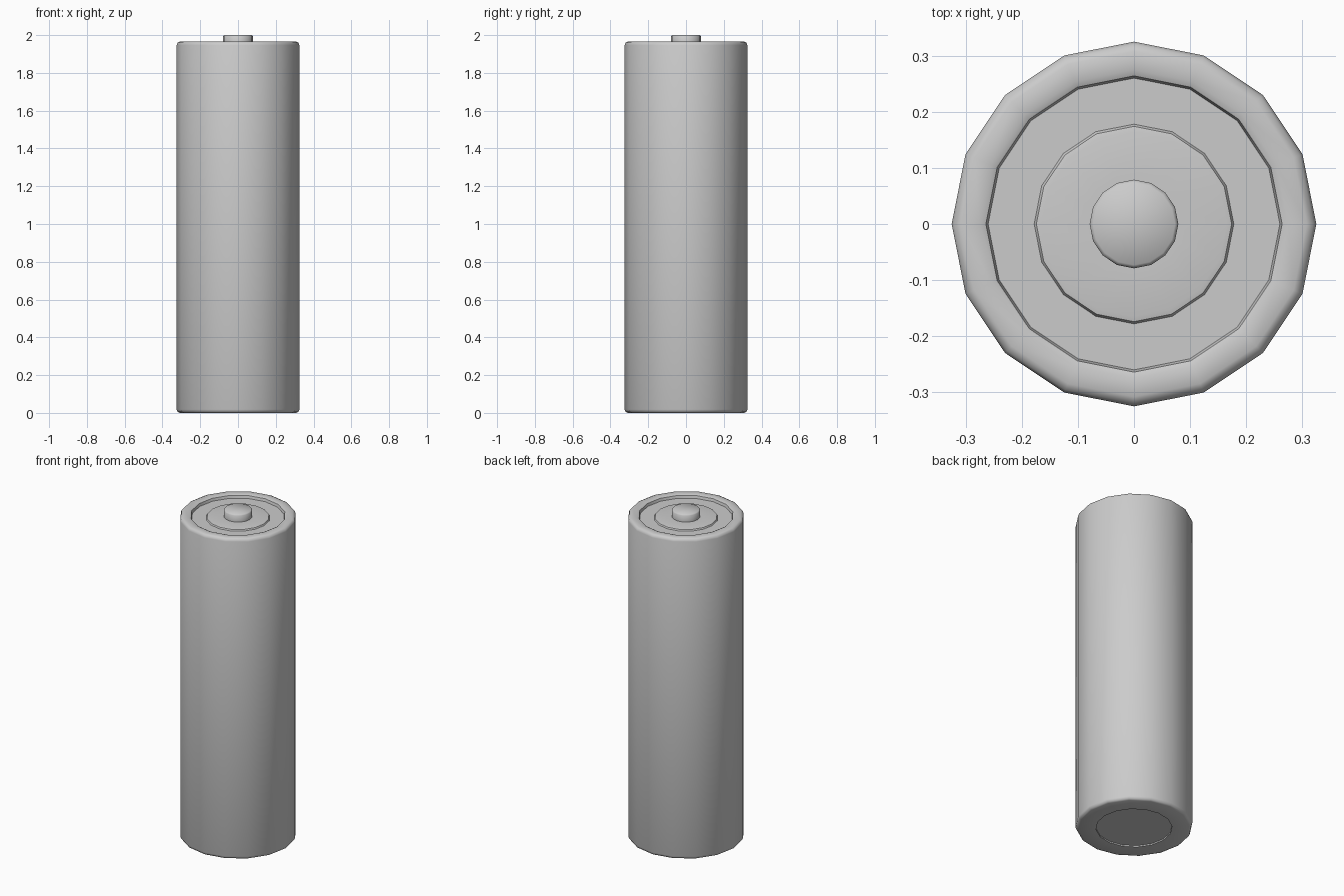
import bpy, bmesh, math

if "Cube" in bpy.data.objects:
    bpy.data.objects.remove(bpy.data.objects["Cube"])

SIDES = 16


def lathe(name, profile):
    """Revolve (radius, z) points around z; radius 0 closes with a flat fan."""
    bm = bmesh.new()
    rings = []
    for r, z in profile:
        if r == 0:
            rings.append([bm.verts.new((0, 0, z))] * SIDES)
        else:
            rings.append([bm.verts.new((r * math.cos(2 * math.pi * i / SIDES),
                                        r * math.sin(2 * math.pi * i / SIDES), z))
                          for i in range(SIDES)])
    for a, b in zip(rings, rings[1:]):
        for i in range(SIDES):
            j = (i + 1) % SIDES
            quad = list(dict.fromkeys((a[i], a[j], b[j], b[i])))
            bm.faces.new(quad)
    mesh = bpy.data.meshes.new(name)
    bm.to_mesh(mesh)
    bm.free()
    obj = bpy.data.objects.new(name, mesh)
    bpy.context.collection.objects.link(obj)
    bpy.ops.object.select_all(action='DESELECT')
    obj.select_set(True)
    bpy.context.view_layer.objects.active = obj
    bpy.ops.object.shade_smooth_by_angle(angle=math.radians(50))
    return obj


# outer casing with softened ends and a raised top rim
lathe("casing", [(0.212, 0.008), (0.212, 0.0), (0.308, 0.0), (0.32, 0.005),
                 (0.325, 0.018), (0.325, 1.947), (0.32, 1.96), (0.308, 1.966),
                 (0.275, 1.966), (0.264, 1.961), (0.26, 1.945)])

# slightly recessed negative plate
lathe("base_plate", [(0, 0.008), (0.212, 0.008)])

# recessed top plate with a stepped centre
lathe("top_plate", [(0.26, 1.945), (0.178, 1.945), (0.174, 1.953),
                    (0.165, 1.955), (0.079, 1.955)])

# positive terminal
lathe("terminal", [(0.079, 1.955), (0.079, 1.994), (0.073, 2.0), (0, 2.0)])
